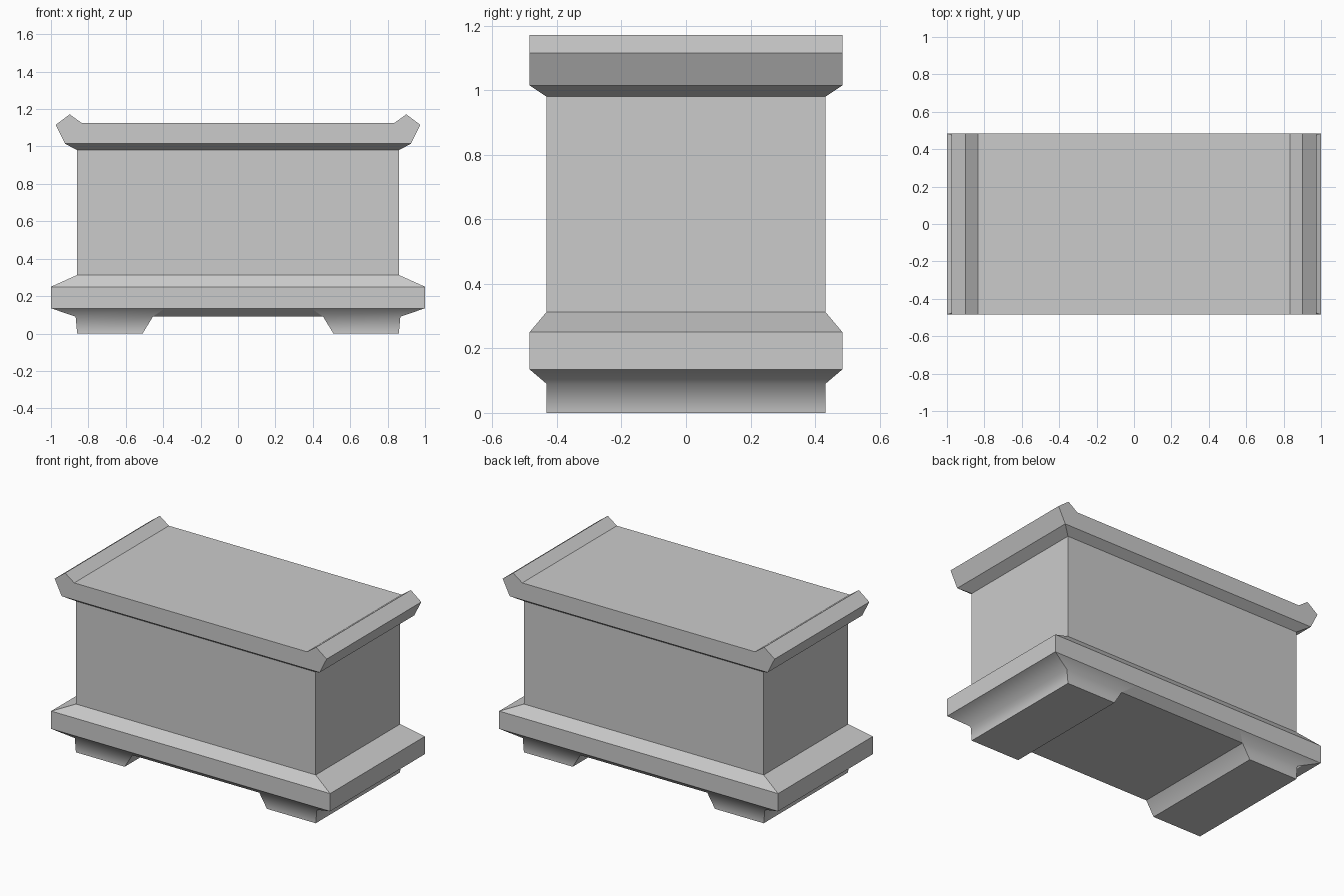
import bpy, bmesh

if "Cube" in bpy.data.objects:
    bpy.data.objects.remove(bpy.data.objects["Cube"])


def finish(bm, name):
    bmesh.ops.recalc_face_normals(bm, faces=bm.faces)
    mesh = bpy.data.meshes.new(name)
    bm.to_mesh(mesh)
    bm.free()
    obj = bpy.data.objects.new(name, mesh)
    bpy.context.collection.objects.link(obj)
    return obj


def loft(name, rings, smooth=False):
    """Closed solid through rectangular rings given as (x0, x1, half_y, z)."""
    bm = bmesh.new()
    loops = [[bm.verts.new(p) for p in
              ((a, -h, z), (b, -h, z), (b, h, z), (a, h, z))]
             for a, b, h, z in rings]
    bm.faces.new(loops[0])
    bm.faces.new(loops[-1])
    for low, high in zip(loops, loops[1:]):
        for i in range(4):
            j = (i + 1) % 4
            bm.faces.new((low[i], low[j], high[j], high[i]))
    if smooth:
        # only the middle rings blend softly; corners and rims stay sharp
        middle = {v for ring in loops[1:-1] for v in ring}
        for f in bm.faces:
            f.smooth = True
        for e in bm.edges:
            a, b = e.verts
            e.smooth = a in middle and b in middle
    return finish(bm, name)


def prism(name, profile, half_y):
    """Solid from an xz profile extruded along y."""
    bm = bmesh.new()
    face = bm.faces.new([bm.verts.new((x, -half_y, z)) for x, z in profile])
    ext = bmesh.ops.extrude_face_region(bm, geom=[face])["geom"]
    verts = [v for v in ext if isinstance(v, bmesh.types.BMVert)]
    bmesh.ops.translate(bm, verts=verts, vec=(0, 2 * half_y, 0))
    return finish(bm, name)


# Feet with a soft flare up to the plinth
foot = [(0.51, 0.86, 0.432, 0), (0.455, 0.868, 0.432, 0.09), (0.39, 1.0, 0.485, 0.135)]
loft("right_foot", foot, smooth=True)
loft("left_foot", [(-b, -a, h, z) for a, b, h, z in foot], smooth=True)

# Recessed underside between the feet
loft("underside", [(-0.455, 0.455, 0.432, 0.09), (-0.39, 0.39, 0.485, 0.135)])

# Plinth, main body and lid moulding
loft("plinth", [(-1, 1, 0.485, 0.135), (-1, 1, 0.485, 0.25), (-0.86, 0.86, 0.432, 0.313)])
loft("body", [(-0.86, 0.86, 0.432, 0.313), (-0.86, 0.86, 0.432, 0.98)])
loft("lid_moulding", [(-0.86, 0.86, 0.432, 0.98), (-0.925, 0.925, 0.485, 1.015)])

# Lid with raised, pointed ends
half = [(0.925, 1.015), (0.975, 1.115), (0.90, 1.172), (0.835, 1.125)]
prism("lid", half + [(-x, z) for x, z in reversed(half)], 0.485)
